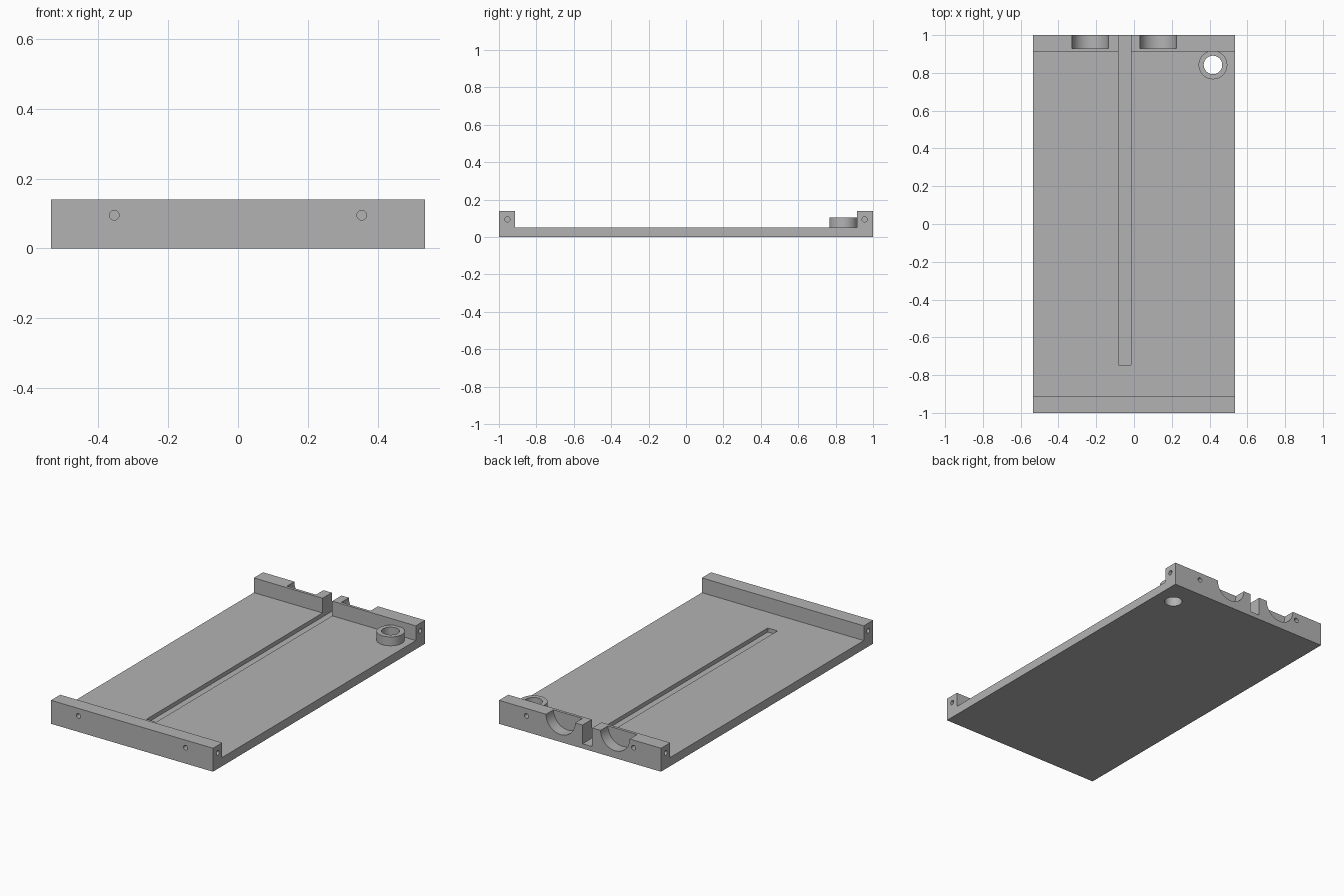
import bpy
import bmesh
from math import pi, radians
from mathutils import Matrix, Vector

cube = bpy.data.objects.get("Cube")
if cube:
    bpy.data.objects.remove(cube, do_unlink=True)

WIDTH, LENGTH = 1.07, 2.0
FLOOR, RAIL_TOP, RAIL_DEPTH = 0.052, 0.14, 0.087
HX, HY = WIDTH / 2, LENGTH / 2

grey = bpy.data.materials.new("plain grey")
grey.use_nodes = True
COLOUR = (0.45, 0.45, 0.45, 1)
grey.diffuse_color = COLOUR
grey.node_tree.nodes["Principled BSDF"].inputs["Base Color"].default_value = COLOUR


def finish(name, bm):
    bmesh.ops.recalc_face_normals(bm, faces=bm.faces)
    mesh = bpy.data.meshes.new(name)
    bm.to_mesh(mesh)
    bm.free()
    mesh.materials.append(grey)
    obj = bpy.data.objects.new(name, mesh)
    bpy.context.scene.collection.objects.link(obj)
    return obj


def cylinder(name, centre, radius, depth, axis="Z", sides=48):
    turn = {"X": Matrix.Rotation(pi / 2, 4, "Y"),
            "Y": Matrix.Rotation(pi / 2, 4, "X"),
            "Z": Matrix.Identity(4)}[axis]
    bm = bmesh.new()
    bmesh.ops.create_cone(bm, cap_ends=True, segments=sides, radius1=radius,
                          radius2=radius, depth=depth,
                          matrix=Matrix.Translation(centre) @ turn)
    return finish(name, bm)


def box(name, low, high):
    low, high = Vector(low), Vector(high)
    bm = bmesh.new()
    bmesh.ops.create_cube(bm, size=1, matrix=Matrix.Translation((low + high) / 2)
                          @ Matrix.Diagonal((*(high - low), 1)))
    return finish(name, bm)


def cut(obj, cutters):
    for cutter in cutters:
        cutter.hide_render = True
        mod = obj.modifiers.new(cutter.name, "BOOLEAN")
        mod.operation = "DIFFERENCE"
        mod.solver = "EXACT"
        mod.object = cutter
    graph = bpy.context.evaluated_depsgraph_get()
    mesh = bpy.data.meshes.new_from_object(obj.evaluated_get(graph))
    obj.modifiers.clear()
    obj.data = mesh


# Tray: side profile with a raised rail at each end, extruded across the width
inner = HY - RAIL_DEPTH
profile = [(-HY, 0), (HY, 0), (HY, RAIL_TOP), (inner, RAIL_TOP), (inner, FLOOR),
           (-inner, FLOOR), (-inner, RAIL_TOP), (-HY, RAIL_TOP)]
bm = bmesh.new()
face = bm.faces.new([bm.verts.new((-HX, y, z)) for y, z in profile])
sweep = bmesh.ops.extrude_face_region(bm, geom=[face])
bmesh.ops.translate(bm, vec=(WIDTH, 0, 0),
                    verts=[v for v in sweep["geom"] if isinstance(v, bmesh.types.BMVert)])
tray = finish("tray", bm)

# Collar standing beside the back rail
collar_x, collar_y = 0.418, 0.842
collar = cylinder("collar", (collar_x, collar_y, 0.078), 0.076, 0.054)
bore = cylinder("bore_cutter", (collar_x, collar_y, 0.1), 0.049, 0.4)

# Long groove running out through the back rail
cutters = [bore, box("groove_cutter", (-0.081, -0.747, 0.028), (-0.017, 1.1, 0.3))]

# Half round pockets open to the back
for x in (-0.232, 0.128):
    cutters.append(cylinder("pocket_cutter", (x, 1.03, RAIL_TOP), 0.096, 0.2, "Y", 64))

# Blind screw holes in the ends and sides of both rails
for sx in (-1, 1):
    for sy in (-1, 1):
        cutters.append(cylinder("end_hole_cutter", (sx * 0.354, sy * HY, 0.095),
                                0.014, 0.12, "Y", 24))
        cutters.append(cylinder("side_hole_cutter", (sx * HX, sy * 0.955, 0.095),
                                0.014, 0.12, "X", 24))

cut(tray, cutters)
cut(collar, [bore])
for cutter in cutters:
    bpy.data.objects.remove(cutter, do_unlink=True)

# Smooth the round walls, keep the flat parts crisp
bpy.ops.object.select_all(action="DESELECT")
for obj in (tray, collar):
    obj.select_set(True)
    bpy.context.view_layer.objects.active = obj
bpy.ops.object.shade_smooth_by_angle(angle=radians(30))
